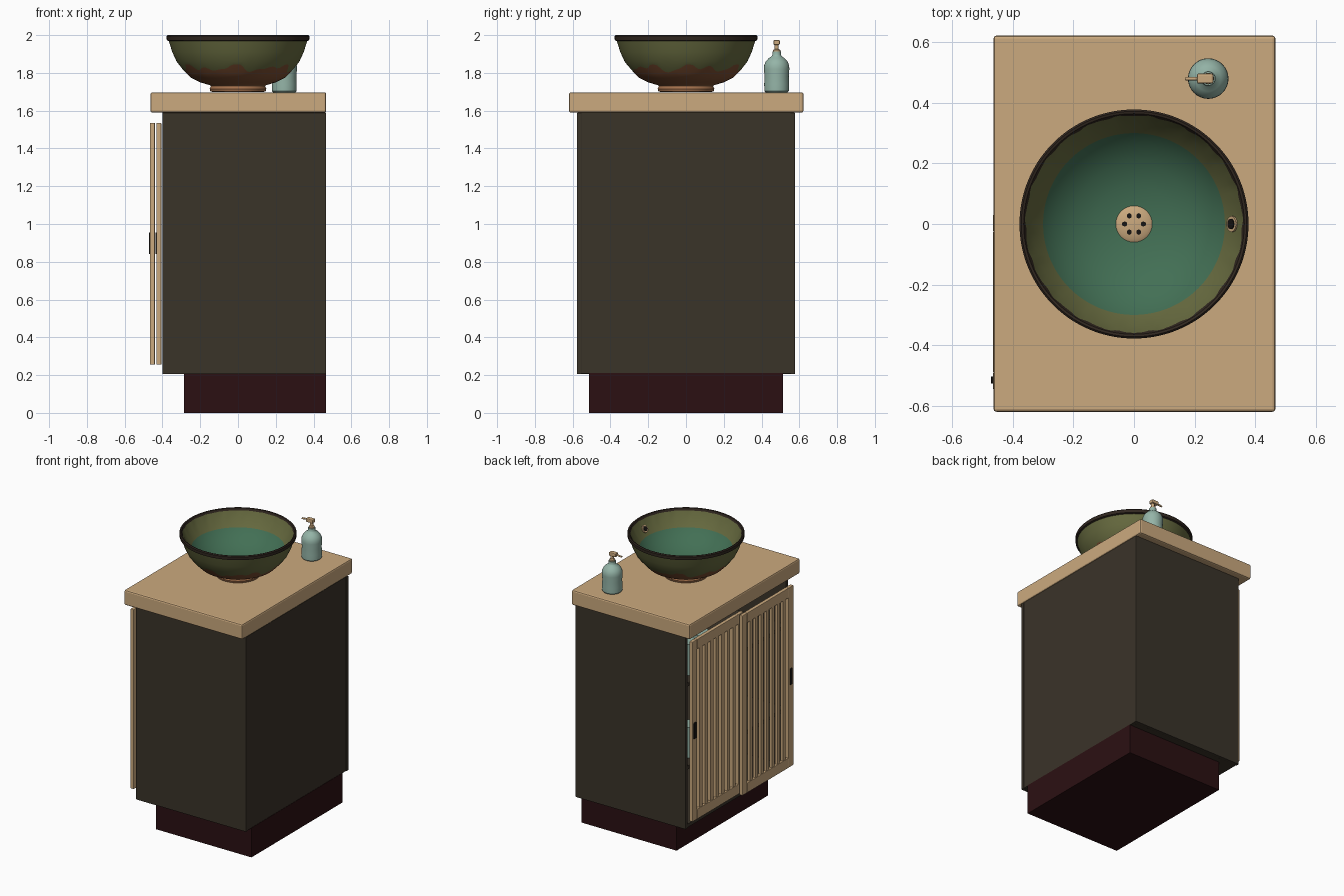
import bpy, bmesh, math
from mathutils import Matrix, Vector

cube = bpy.data.objects.get("Cube")
if cube:
    bpy.data.objects.remove(cube, do_unlink=True)


def material(name, r, g, b):
    m = bpy.data.materials.new(name)
    m.use_nodes = True
    m.diffuse_color = (r, g, b, 1)
    bsdf = m.node_tree.nodes["Principled BSDF"]
    bsdf.inputs["Base Color"].default_value = (r, g, b, 1)
    bsdf.inputs["Roughness"].default_value = 0.6
    return m


OAK = material("pale oak", 0.60, 0.40, 0.21)
DARK = material("dark cabinet", 0.042, 0.033, 0.022)
PLINTH = material("deep maroon", 0.024, 0.005, 0.006)
OLIVE = material("olive glaze", 0.135, 0.145, 0.05)
TEAL = material("teal glaze", 0.055, 0.16, 0.09)
RIM = material("dark brown rim", 0.03, 0.02, 0.014)
CLAY = material("terracotta", 0.20, 0.075, 0.03)
FOOT = material("light terracotta", 0.36, 0.16, 0.07)
CELADON = material("pale celadon", 0.30, 0.46, 0.39)
BLACK = material("black", 0.008, 0.007, 0.006)


def finish(name, bm, mats, smooth=True):
    bmesh.ops.recalc_face_normals(bm, faces=bm.faces[:])
    me = bpy.data.meshes.new(name)
    bm.to_mesh(me)
    bm.free()
    for m in mats:
        me.materials.append(m)
    if smooth:
        me.shade_smooth()
        me.set_sharp_from_angle(angle=math.radians(40))
    ob = bpy.data.objects.new(name, me)
    bpy.context.collection.objects.link(ob)
    return ob


def box(name, x, y, z, mat, bevel=0.0):
    """Box from (low, high) ranges on each axis."""
    bm = bmesh.new()
    bmesh.ops.create_cube(bm, size=1)
    for v in bm.verts:
        v.co = Vector([a + (b - a) * (c + 0.5) for (a, b), c in zip((x, y, z), v.co)])
    ob = finish(name, bm, [mat], False)
    if bevel:
        mod = ob.modifiers.new("soft edges", "BEVEL")
        mod.width, mod.segments = bevel, 2
    return ob


def lathe(name, rings, mats, centre=(0, 0), segs=32):
    """Spin (radius, z, material) rings; radius and z may be functions of angle."""
    bm = bmesh.new()
    loops = []
    for ring in rings:
        loop = []
        for i in range(segs):
            a = math.tau * i / segs
            r, z = ring[0](a) if callable(ring[0]) else ring[0]
            loop.append(bm.verts.new((centre[0] + r * math.cos(a),
                                      centre[1] + r * math.sin(a), z)))
        loops.append(loop)
    for k in range(len(loops) - 1):
        for i in range(segs):
            j = (i + 1) % segs
            f = bm.faces.new((loops[k][i], loops[k][j], loops[k + 1][j], loops[k + 1][i]))
            f.material_index = rings[k][1]
    bm.faces.new(loops[0]).material_index = rings[0][1]
    bm.faces.new(loops[-1]).material_index = rings[-1][1]
    return finish(name, bm, mats)


def rod(name, centre, direction, radius, length, mat, segs=16):
    bm = bmesh.new()
    rot = Vector(direction).to_track_quat("Z", "Y").to_matrix().to_4x4()
    bmesh.ops.create_cone(bm, cap_ends=True, segments=segs, radius1=radius, radius2=radius,
                          depth=length, matrix=Matrix.Translation(centre) @ rot)
    return finish(name, bm, [mat])


# Cabinet carcass, open on the door side
box("plinth", (-0.285, 0.465), (-0.513, 0.513), (0, 0.21), PLINTH)
for side, s in (("near", -1), ("far", 1)):
    box(side + "_side_panel", (-0.40, 0.467), sorted((s * 0.553, s * 0.577)),
        (0.205, 1.59), DARK, 0.004)
box("back_panel", (0.44, 0.463), (-0.553, 0.553), (0.208, 1.59), DARK)
for name, z in (("cabinet_floor", 0.207), ("lower_shelf", 0.62),
                ("upper_shelf", 1.21), ("cabinet_top", 1.565)):
    box(name, (-0.395, 0.44), (-0.553, 0.553), (z, z + 0.024), DARK)
box("countertop", (-0.464, 0.467), (-0.62, 0.622), (1.59, 1.697), OAK, 0.01)


# Two sliding slatted doors, one in front of the other
def door(name, x0, x1, y0, y1, handle_y):
    z0, z1, w = 0.255, 1.535, 0.055
    for label, a in (("left", y1 - w), ("right", y0)):
        box(f"{name}_{label}_stile", (x0, x1), (a, a + w), (z0, z1), OAK, 0.004)
    for label, a in (("bottom", z0), ("top", z1 - 0.07)):
        box(f"{name}_{label}_rail", (x0, x1), (y0 + w, y1 - w), (a, a + 0.07), OAK, 0.003)
    count = 7
    pitch = (y1 - y0 - 2 * w) / (count + 0.5)
    for i in range(count):
        yc = y0 + w + pitch * (i + 0.75)
        box(f"{name}_slat_{i + 1}", (x0 + 0.003, x1 - 0.003), (yc - 0.015, yc + 0.015),
            (z0 + 0.06, z1 - 0.06), OAK)
    box(name + "_handle", (x0 - 0.006, x0 + 0.006), (handle_y - 0.012, handle_y + 0.012),
        (0.84, 0.955), BLACK, 0.003)


door("inner_door", -0.432, -0.406, -0.03, 0.545, 0.518)
door("outer_door", -0.466, -0.440, -0.545, 0.03, -0.515)

# Bottles stored on the shelves
for shelf, z in (("lower", 0.644), ("upper", 1.234)):
    for i, y in enumerate((0.40, 0.24)):
        rod(f"{shelf}_stored_bottle_{i + 1}", (-0.29, y, z + 0.11), (0, 0, 1),
            0.06, 0.22, CELADON, 24)

# Vessel basin with a dripping glaze edge
OUTER = [(0.15, 1.735), (0.20, 1.75), (0.25, 1.775), (0.29, 1.815), (0.325, 1.86),
         (0.348, 1.91), (0.366, 1.968), (0.377, 1.972), (0.378, 1.994)]


def outer_radius(z):
    for (r0, z0), (r1, z1) in zip(OUTER, OUTER[1:]):
        if z <= z1:
            return r0 + (r1 - r0) * (z - z0) / (z1 - z0)
    return OUTER[-1][0]


def drip(a):
    wave = 0.6 * math.sin(7 * a + 0.5) + 0.5 * math.sin(12 * a + 2) + 0.3 * math.sin(19 * a)
    z = 1.826 + 0.023 * max(-1, min(0.75, wave))
    return outer_radius(z), z


def rim_edge(a):
    return 0.358 + 0.002 * math.sin(23 * a) + 0.001 * math.sin(41 * a), 1.984


rings = [((0.13, 1.698), 4), ((0.146, 1.702), 4), ((0.150, 1.716), 4), ((0.143, 1.73), 4),
         (OUTER[0], 3), (OUTER[1], 3), (OUTER[2], 3), ((outer_radius(1.798), 1.798), 3),
         (drip, 0), (OUTER[4], 0), (OUTER[5], 0), (OUTER[6], 2), (OUTER[7], 2), (OUTER[8], 2),
         ((0.372, 2.0), 2), ((0.364, 1.998), 2), (rim_edge, 0), ((0.335, 1.94), 0),
         ((0.30, 1.89), 1), ((0.26, 1.845), 1), ((0.20, 1.805), 1), ((0.13, 1.778), 1),
         ((0.06, 1.766), 1), ((0.01, 1.763), 1)]
lathe("basin", rings, [OLIVE, TEAL, RIM, CLAY, FOOT], segs=144)

# Drain cover with six holes
lathe("drain_cover", [((0.06, 1.764), 0), ((0.06, 1.771), 0), ((0.05, 1.777), 0),
                      ((0.025, 1.78), 0), ((0.005, 1.781), 0)], [OAK])
for i in range(6):
    a = math.tau * i / 6
    rod(f"drain_hole_{i + 1}", (0.031 * math.cos(a), 0.031 * math.sin(a), 1.779),
        (0, 0, 1), 0.009, 0.004, BLACK, 6)

# Overflow opening on the inner wall
slope = (-0.8, 0, 0.6)
for name, radius, shift, mat in (("overflow_ring", 0.026, 0.0, OAK),
                                 ("overflow_hole", 0.017, 0.003, BLACK)):
    rod(name, Vector((0.324, 0, 1.932)) + Vector(slope) * shift, slope, radius, 0.008, mat, 24)

# Soap dispenser
SX, SY = 0.245, 0.48
bottle = [(0.058, 1.697), (0.065, 1.704), (0.066, 1.74), (0.064, 1.78), (0.067, 1.82),
          (0.066, 1.84), (0.058, 1.86), (0.042, 1.878), (0.027, 1.888), (0.023, 1.895),
          (0.023, 1.912)]
lathe("soap_bottle", [(p, 0) for p in bottle], [CELADON], (SX, SY))
neck = [(0.019, 1.91), (0.019, 1.922), (0.011, 1.926), (0.011, 1.955)]
lathe("pump_neck", [(p, 0) for p in neck], [OAK], (SX, SY), 20)
box("pump_head", (0.208, 0.262), (SY - 0.017, SY + 0.017), (1.948, 1.974), OAK, 0.006)
rod("pump_spout", (0.192, SY, 1.96), (-1, 0, -0.1), 0.006, 0.045, OAK)
